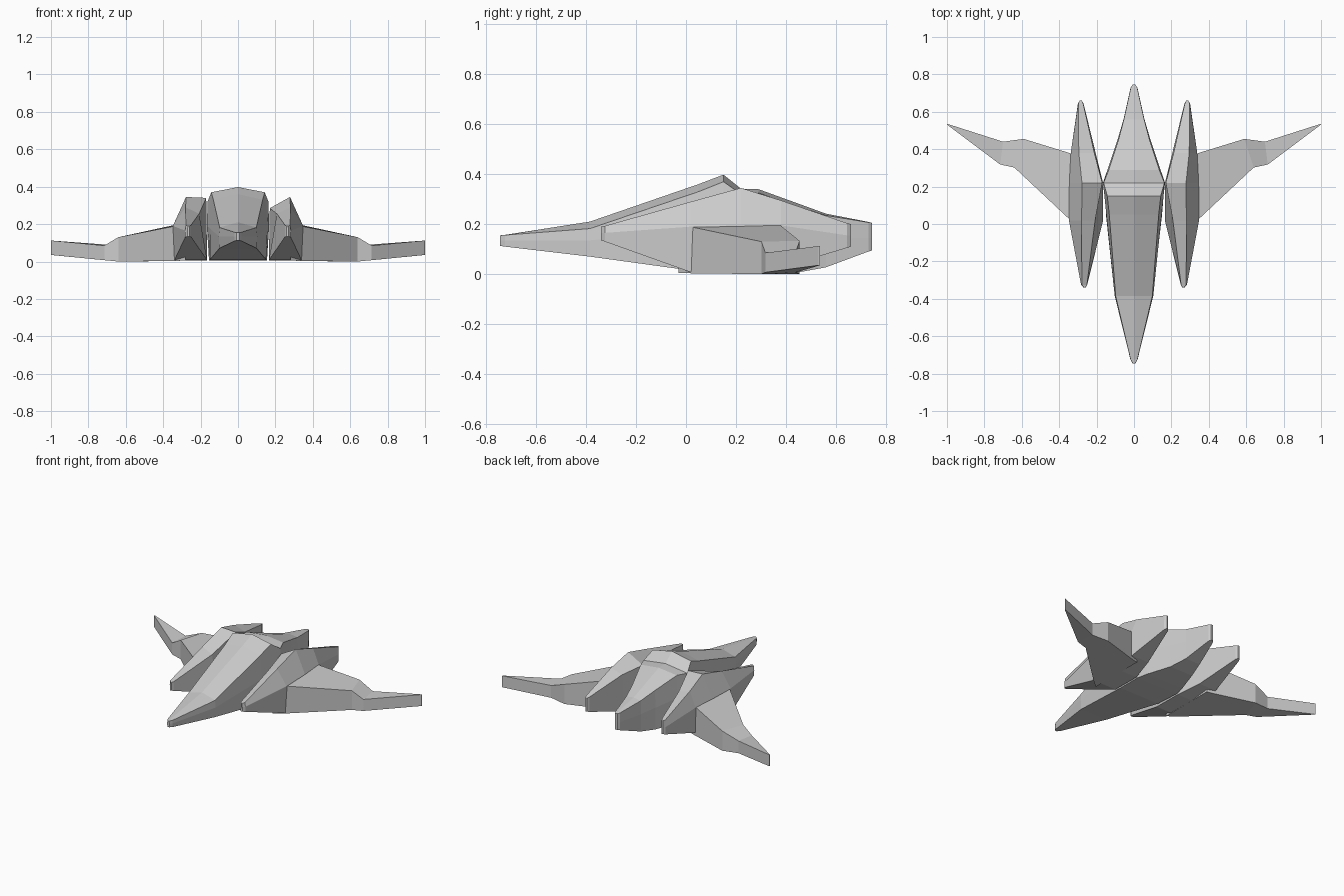
import bpy, bmesh


def loft(name, rings):
    """Skin a list of equal-length point rings and cap both ends."""
    bm = bmesh.new()
    rows = [[bm.verts.new(p) for p in r] for r in rings]
    n = len(rows[0])
    for a, b in zip(rows, rows[1:]):
        for i in range(n):
            j = (i + 1) % n
            bm.faces.new((a[i], a[j], b[j], b[i]))
    bm.faces.new(rows[0])
    bm.faces.new(rows[-1])
    bmesh.ops.remove_doubles(bm, verts=bm.verts, dist=0.0005)
    bmesh.ops.recalc_face_normals(bm, faces=bm.faces)
    me = bpy.data.meshes.new(name)
    bm.to_mesh(me)
    bm.free()
    ob = bpy.data.objects.new(name, me)
    bpy.context.collection.objects.link(ob)
    return ob


# Fuselage stations: y, centre top z, top edge (x, z), side (x, z), bottom (x, z)
stations = [
    (-0.745, 0.160, 0.007, 0.160, 0.008, 0.14, 0.007, 0.118),
    (-0.725, 0.162, 0.018, 0.161, 0.019, 0.14, 0.018, 0.115),
    (-0.385, 0.215, 0.098, 0.187, 0.103, 0.14, 0.100, 0.075),
    (0.05, 0.365, 0.132, 0.335, 0.148, 0.18, 0.150, 0.015),
    (0.15, 0.403, 0.143, 0.375, 0.158, 0.19, 0.153, 0.012),
    (0.22, 0.347, 0.163, 0.325, 0.166, 0.19, 0.155, 0.010),
    (0.29, 0.345, 0.135, 0.330, 0.142, 0.18, 0.140, 0.010),
    (0.45, 0.287, 0.083, 0.275, 0.088, 0.16, 0.086, 0.012),
    (0.56, 0.247, 0.054, 0.240, 0.056, 0.15, 0.055, 0.032),
    (0.73, 0.214, 0.017, 0.212, 0.018, 0.15, 0.017, 0.095),
    (0.745, 0.210, 0.008, 0.210, 0.008, 0.15, 0.008, 0.100),
]
rings = []
for y, tz, xe, ze, xm, zm, xb, zb in stations:
    half = [(xb, zb), (xm, zm), (xe, ze)]
    prof = half + [(0, tz)] + [(-x, z) for x, z in reversed(half)]
    rings.append([(x, y, z) for x, z in prof])
loft("fuselage", rings)

for side, label in ((1, "right"), (-1, "left")):
    # Engine pod; the inner top shoulder is higher on the left pod
    shoulder = 0.29 if side > 0 else 0.345
    pod = [
        (-0.340, [(.270, .14), (.270, .17), (.268, .195), (.260, .195), (.258, .14)]),
        (-0.325, [(.282, .135), (.283, .17), (.279, .198), (.252, .198), (.250, .135)]),
        (0.020, [(.340, .012), (.348, .195), (.280, .295), (.208, .26), (.165, .012)]),
        (0.220, [(.340, .010), (.346, .20), (.278, .35), (.170, shoulder), (.165, .010)]),
        (0.380, [(.335, .030), (.338, .20), (.295, .30), (.212, .275), (.205, .030)]),
        (0.645, [(.299, .11), (.300, .16), (.298, .209), (.272, .209), (.270, .11)]),
        (0.660, [(.290, .115), (.290, .16), (.290, .205), (.280, .205), (.280, .115)]),
    ]
    loft(label + "_pod", [[(side * x, y, z) for x, z in r] for y, r in pod])

    # Swept wing: leading edge (x, y), trailing edge (x, y), bottom z, lead top z, trail top z
    wing = [
        (0.28, -0.03, 0.28, 0.36, 0.010, 0.205, 0.210),
        (0.345, 0.025, 0.34, 0.378, 0.008, 0.193, 0.200),
        (0.64, 0.302, 0.59, 0.455, 0.005, 0.135, 0.138),
        (0.715, 0.318, 0.70, 0.440, 0.012, 0.090, 0.095),
        (0.998, 0.530, 1.000, 0.536, 0.040, 0.117, 0.117),
    ]
    loft(label + "_wing", [[(side * xl, yl, zb), (side * xt, yt, zb),
                            (side * xt, yt, zt), (side * xl, yl, zl)]
                           for xl, yl, xt, yt, zb, zl, zt in wing])

# Rest the craft on z = 0
for ob in bpy.context.collection.objects:
    ob.location.z = -0.005
